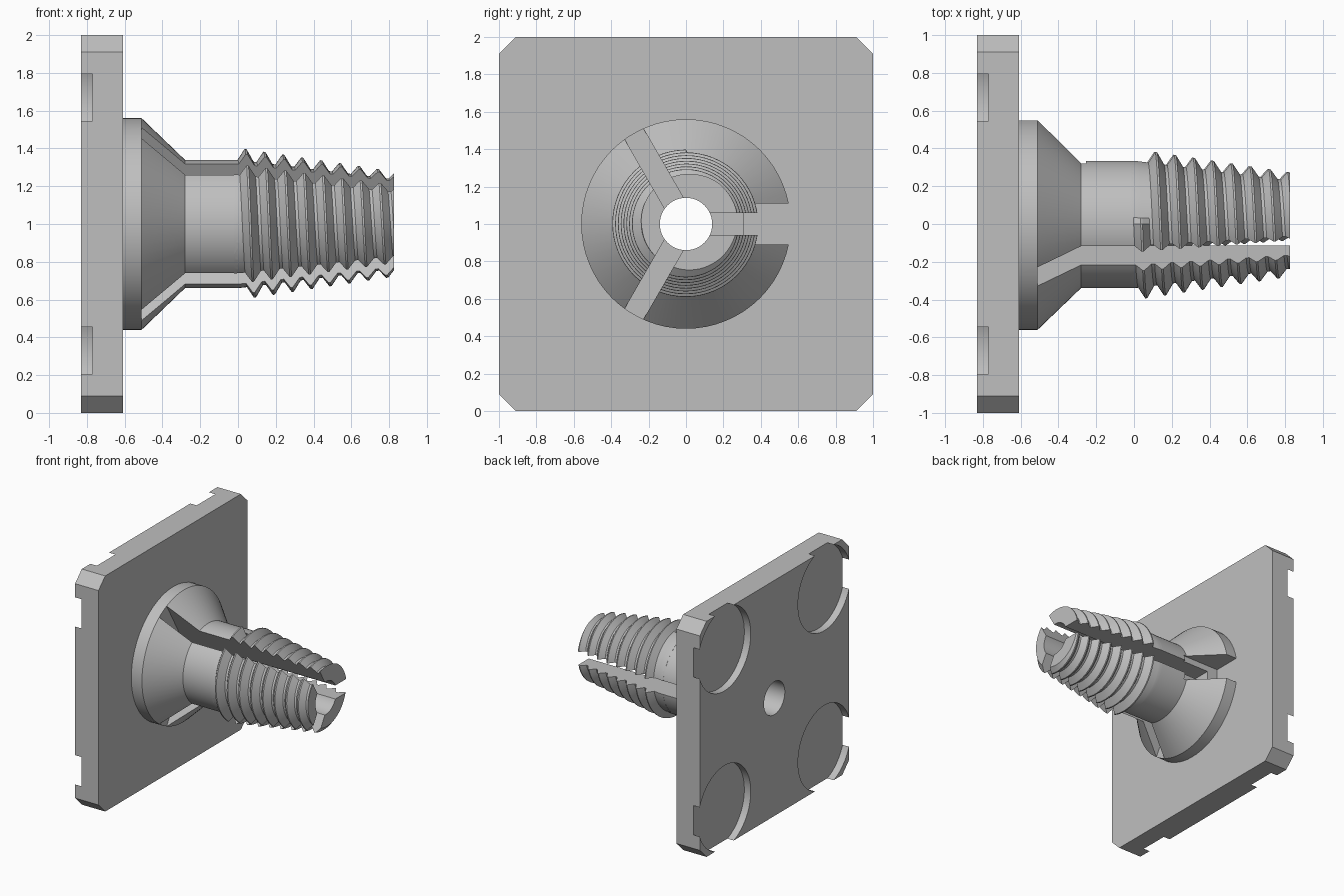
import bpy, bmesh, math
from mathutils import Matrix, Vector

old = bpy.data.objects.get("Cube")
if old:
    bpy.data.objects.remove(old, do_unlink=True)

grey = bpy.data.materials.new("plain grey")
grey.use_nodes = True
colour = (0.52, 0.52, 0.52, 1)
grey.diffuse_color = colour
grey.node_tree.nodes["Principled BSDF"].inputs["Base Color"].default_value = colour

AXIS = Matrix.Translation((0, 0, 1))  # the shaft runs along x at this height
SEGMENTS = 64


def finish(bm, name):
    """Turn a bmesh into an object with outward normals."""
    bmesh.ops.recalc_face_normals(bm, faces=bm.faces)
    mesh = bpy.data.meshes.new(name)
    bm.to_mesh(mesh)
    bm.free()
    mesh.materials.append(grey)
    obj = bpy.data.objects.new(name, mesh)
    bpy.context.collection.objects.link(obj)
    return obj


def box(name, low, high, turn=0):
    """Box from two corners relative to the axis, turned about the axis."""
    low, high = Vector(low), Vector(high)
    bm = bmesh.new()
    place = (AXIS @ Matrix.Rotation(turn, 4, "X") @ Matrix.Translation((low + high) / 2)
             @ Matrix.Diagonal((*(high - low), 1)))
    bmesh.ops.create_cube(bm, size=1, matrix=place)
    return finish(bm, name)


def rod(name, x0, x1, radius, y=0, z=0):
    """Cylinder along x."""
    bm = bmesh.new()
    place = (AXIS @ Matrix.Translation(((x0 + x1) / 2, y, z))
             @ Matrix.Rotation(math.pi / 2, 4, "Y"))
    bmesh.ops.create_cone(bm, cap_ends=True, segments=SEGMENTS, radius1=radius,
                          radius2=radius, depth=x1 - x0, matrix=place)
    return finish(bm, name)


def combine(target, tool, operation):
    """Apply a boolean and remove the tool."""
    mod = target.modifiers.new("combine", "BOOLEAN")
    mod.operation = operation
    mod.solver = "EXACT"
    mod.object = tool
    bpy.context.view_layer.objects.active = target
    bpy.ops.object.modifier_apply(modifier=mod.name)
    bpy.data.objects.remove(tool, do_unlink=True)


def lathe(name, profile):
    """Closed solid turned about the axis from (x, radius) pairs."""
    bm = bmesh.new()
    rings = []
    for x, r in profile:
        angles = [math.tau * i / SEGMENTS for i in range(SEGMENTS)]
        rings.append([bm.verts.new((x, -r * math.sin(a), 1 + r * math.cos(a)))
                      for a in angles])
    for a, b in zip(rings, rings[1:]):
        for i in range(SEGMENTS):
            j = (i + 1) % SEGMENTS
            bm.faces.new((a[i], a[j], b[j], b[i]))
    bm.faces.new(rings[0])
    bm.faces.new(rings[-1])
    return finish(bm, name)


def tapered_thread(name, x0, x1, pitch=0.1, first=0.04):
    """Helical strip with a trapezoid tooth, trimmed and capped at both ends."""
    bm = bmesh.new()
    rows = []
    for i in range(-3 * SEGMENTS, 10 * SEGMENTS):
        a = math.tau * i / SEGMENTS
        row = []
        for offset, crest in ((-0.042, 0), (-0.005, 1), (0.005, 1), (0.042, 0)):
            x = first + pitch * i / SEGMENTS + offset
            r = 0.34 - 0.125 * max(x, 0)
            if crest and i >= 0:
                r += 0.063 - 0.025 * x
            row.append(bm.verts.new((x, -r * math.sin(a), 1 + r * math.cos(a))))
        rows.append(row)
    for i in range(len(rows) - 1):
        a, b = rows[i], rows[i + 1]
        for k in range(3):
            bm.faces.new((a[k], b[k], b[k + 1], a[k + 1]))
        if i + SEGMENTS + 1 < len(rows):
            c, d = rows[i + SEGMENTS], rows[i + SEGMENTS + 1]
            bm.faces.new((a[3], b[3], d[0], c[0]))
    for x, side in ((x0, -1), (x1, 1)):
        bmesh.ops.bisect_plane(bm, geom=bm.verts[:] + bm.edges[:] + bm.faces[:],
                               plane_co=(x, 0, 0), plane_no=(side, 0, 0),
                               clear_outer=True)
        rim = [e for e in bm.edges if e.is_boundary
               and all(abs(v.co.x - x) < 1e-4 for v in e.verts)]
        bmesh.ops.holes_fill(bm, edges=rim, sides=0)
    return finish(bm, name)


# Flange, cone, plain shaft and thread
anchor = lathe("anchor", [(-0.65, 0.56), (-0.51, 0.56), (-0.28, 0.339), (0, 0.339)])
combine(anchor, tapered_thread("thread", -0.02, 0.825), "UNION")

# Three expansion slots and one wide notch through the flange
for k in range(3):
    slot = box("slot", (-0.51, 0, -0.0575), (1, 0.8, 0.0575), k * math.tau / 3)
    combine(anchor, slot, "DIFFERENCE")
combine(anchor, box("notch", (-0.7, 0.31, -0.11), (-0.255, 0.8, 0.11)), "DIFFERENCE")

# Square plate with clipped corners
bm = bmesh.new()
c = 0.91
outline = [(1, -c), (1, c), (c, 1), (-c, 1), (-1, c), (-1, -c), (-c, -1), (c, -1)]
face = bm.faces.new([bm.verts.new((-0.83, y, z + 1)) for y, z in outline])
side = bmesh.ops.extrude_face_region(bm, geom=[face])["geom"]
bmesh.ops.translate(bm, vec=(0.22, 0, 0),
                    verts=[v for v in side if isinstance(v, bmesh.types.BMVert)])
plate = finish(bm, "plate_with_threaded_anchor")

# Round magnet recesses that break through the plate edges
for y in (-0.67, 0.67):
    for z in (-0.67, 0.67):
        combine(plate, rod("recess", -0.9, -0.77, 0.353, y, z), "DIFFERENCE")

# Join and drill the central bore
combine(plate, anchor, "UNION")
combine(plate, rod("bore", -1, 1, 0.14), "DIFFERENCE")

bpy.ops.object.select_all(action="DESELECT")
plate.select_set(True)
bpy.context.view_layer.objects.active = plate
bpy.ops.object.shade_smooth_by_angle(angle=math.radians(25))
